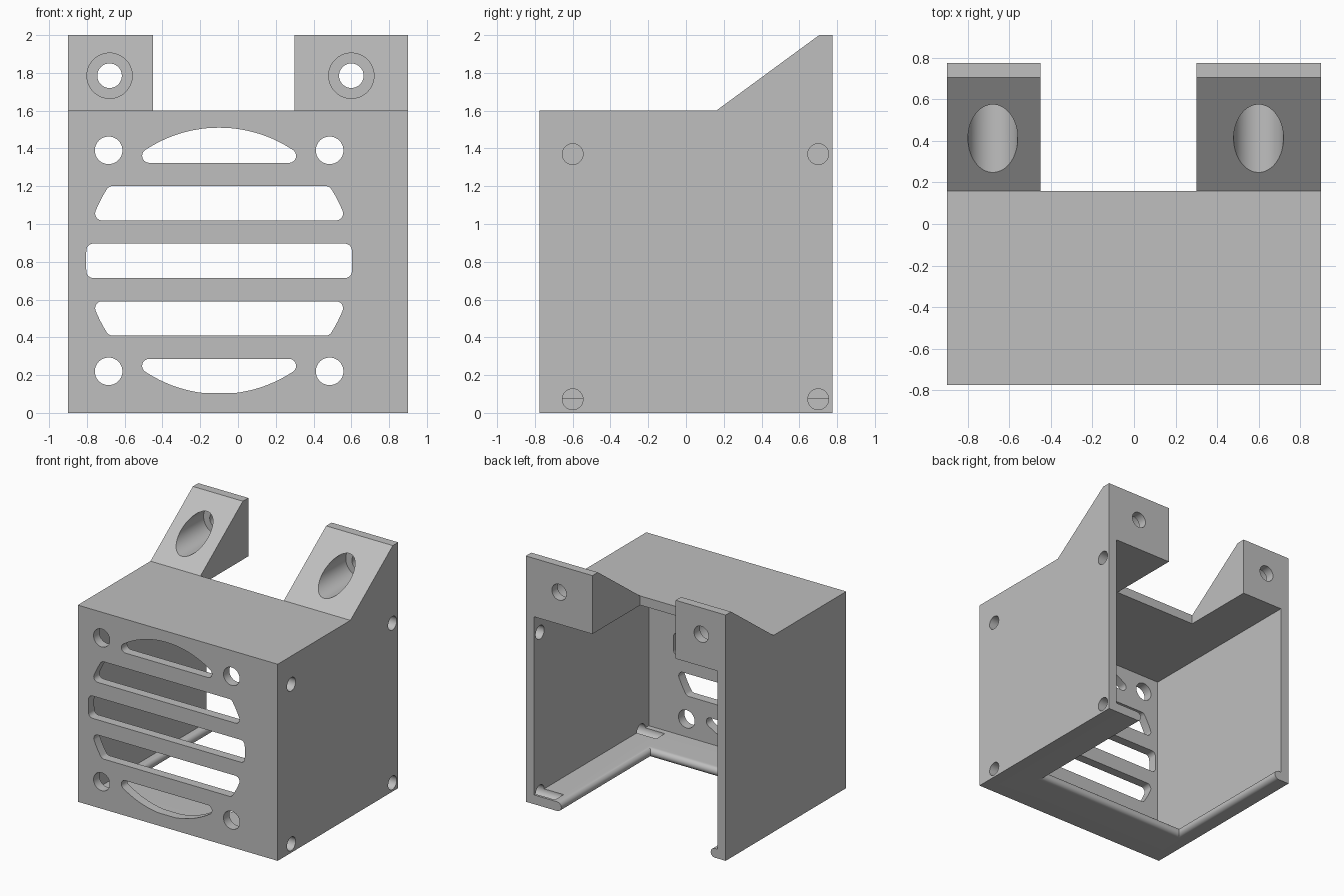
import bpy, bmesh
from math import sin, cos, pi, sqrt

if "Cube" in bpy.data.objects:
    bpy.data.objects.remove(bpy.data.objects["Cube"], do_unlink=True)

X, Y, TOP = 0.9, 0.775, 1.6      # half width, half depth, roof height
T = 0.075                        # wall thickness
SLOPE_Y = 0.16                   # back edge of the roof

grey = bpy.data.materials.new("plain grey")
grey.use_nodes = True
grey.diffuse_color = (0.52, 0.52, 0.52, 1)
grey.node_tree.nodes["Principled BSDF"].inputs["Base Color"].default_value = grey.diffuse_color


def finish(name, bm):
    bmesh.ops.recalc_face_normals(bm, faces=bm.faces)
    mesh = bpy.data.meshes.new(name)
    bm.to_mesh(mesh)
    bm.free()
    obj = bpy.data.objects.new(name, mesh)
    bpy.context.collection.objects.link(obj)
    mesh.materials.append(grey)
    return obj


def prism(name, outline, axis, lo, hi):
    """Extrude a flat outline along x (outline is y, z) or y (outline is x, z)."""
    bm = bmesh.new()
    place = (lambda t, a, b: (t, a, b)) if axis == "x" else (lambda t, a, b: (a, t, b))
    near = [bm.verts.new(place(lo, a, b)) for a, b in outline]
    far = [bm.verts.new(place(hi, a, b)) for a, b in outline]
    bm.faces.new(near)
    bm.faces.new(far)
    n = len(outline)
    for i in range(n):
        j = (i + 1) % n
        bm.faces.new((near[i], near[j], far[j], far[i]))
    return finish(name, bm)


def rect(a0, a1, b0, b1):
    return [(a0, b0), (a1, b0), (a1, b1), (a0, b1)]


def circle(a, b, r, n=48):
    return [(a + r * cos(2 * pi * i / n), b + r * sin(2 * pi * i / n)) for i in range(n)]


def cut(targets, cutter):
    cutter.hide_render = True
    for obj in targets:
        mod = obj.modifiers.new("cut", "BOOLEAN")
        mod.operation, mod.solver, mod.object = "DIFFERENCE", "EXACT", cutter
        bpy.context.view_layer.objects.active = obj
        bpy.ops.object.modifier_apply(modifier=mod.name)
    bpy.data.objects.remove(cutter, do_unlink=True)


# Housing: side profile with sloped ears, hollowed and opened at the back
housing = prism("housing", [(-Y, 0), (Y, 0), (Y, 2), (0.705, 2), (SLOPE_Y, TOP), (-Y, TOP)], "x", -X, X)
cut([housing], prism("cavity", rect(T - Y, 1, -1, TOP - T), "x", T - X, X - T))
cut([housing], prism("ear_gap", rect(SLOPE_Y, 1, 1.4, 3), "x", -0.45, 0.3))

# Floor lip: U-shaped ledge with a half-round inner edge
R = T / 2
profile = [(R * (1 - cos(a)), R + R * sin(a)) for a in [pi * (i / 12 - 0.5) for i in range(13)]]
bm = bmesh.new()


def u_ring(right, front, left, z):
    return [bm.verts.new(p) for p in ((right, Y, z), (right, front, z), (left, front, z), (left, Y, z))]


outer = (X - T, T - Y, T - X)
rings = [u_ring(*outer, 0)]
rings += [u_ring(0.58 + d, -0.375 - d, -0.765 - d, z) for d, z in profile]
rings.append(u_ring(*outer, T))
for i, ring in enumerate(rings):
    nxt = rings[(i + 1) % len(rings)]
    for k in range(3):
        bm.faces.new((ring[k], ring[k + 1], nxt[k + 1], nxt[k]))
bm.faces.new([r[0] for r in rings])
bm.faces.new([r[3] for r in rings])
floor_lip = finish("floor_lip", bm)

# Front grille: slots are bands of one big circle with rounded corners
CX, CZ, BIG, SOFT = -0.1, 0.805, 0.705, 0.037


def slot(lo, hi):
    lo, hi, big = lo + SOFT, hi - SOFT, BIG - SOFT
    hi = min(hi, big)
    lo = max(lo, -big)
    core = []
    for i in range(41):
        z = lo + (hi - lo) * i / 40
        w = sqrt(max(big * big - z * z, 0))
        core += [(w, z), (-w, z)]
    pts = []
    for i in range(128):
        a = 2 * pi * (i + 0.5) / 128
        c, s = cos(a), sin(a)
        p = max(core, key=lambda q: q[0] * c + q[1] * s)
        pts.append((CX + p[0] + SOFT * c, CZ + p[1] + SOFT * s))
    return pts


for k in range(-2, 3):
    mid = 0.305 * k
    cut([housing], prism("slot_cutter", slot(mid - 0.091, mid + 0.091 + 0.004 * (k == 2)), "y", -1, -0.6))

# Front screw holes
for sx in (-1, 1):
    for sz in (-1, 1):
        cut([housing], prism("screw_cutter", circle(CX + sx * 0.585, CZ + sz * 0.585, 0.073), "y", -1, -0.6))

# Ear holes with counterbores opening on the slope
for x in (-0.68, 0.6):
    cut([housing], prism("bore_cutter", circle(x, 1.785, 0.12, 64), "y", 0, Y - T))
    cut([housing], prism("bolt_cutter", circle(x, 1.785, 0.065), "y", 0.5, 1))

# Side holes; the lower pair also groove the floor lip
for y in (-0.6, 0.7):
    cut([housing], prism("side_cutter", circle(y, 1.37, 0.055), "x", 0.65, 1))
    cut([housing, floor_lip], prism("groove_cutter", circle(y, 0.072, 0.055), "x", 0.65, 1))

# Smooth the round surfaces, keep the edges sharp
bpy.ops.object.select_all(action="DESELECT")
for obj in (housing, floor_lip):
    obj.select_set(True)
bpy.context.view_layer.objects.active = housing
bpy.ops.object.shade_smooth_by_angle(angle=0.5)
